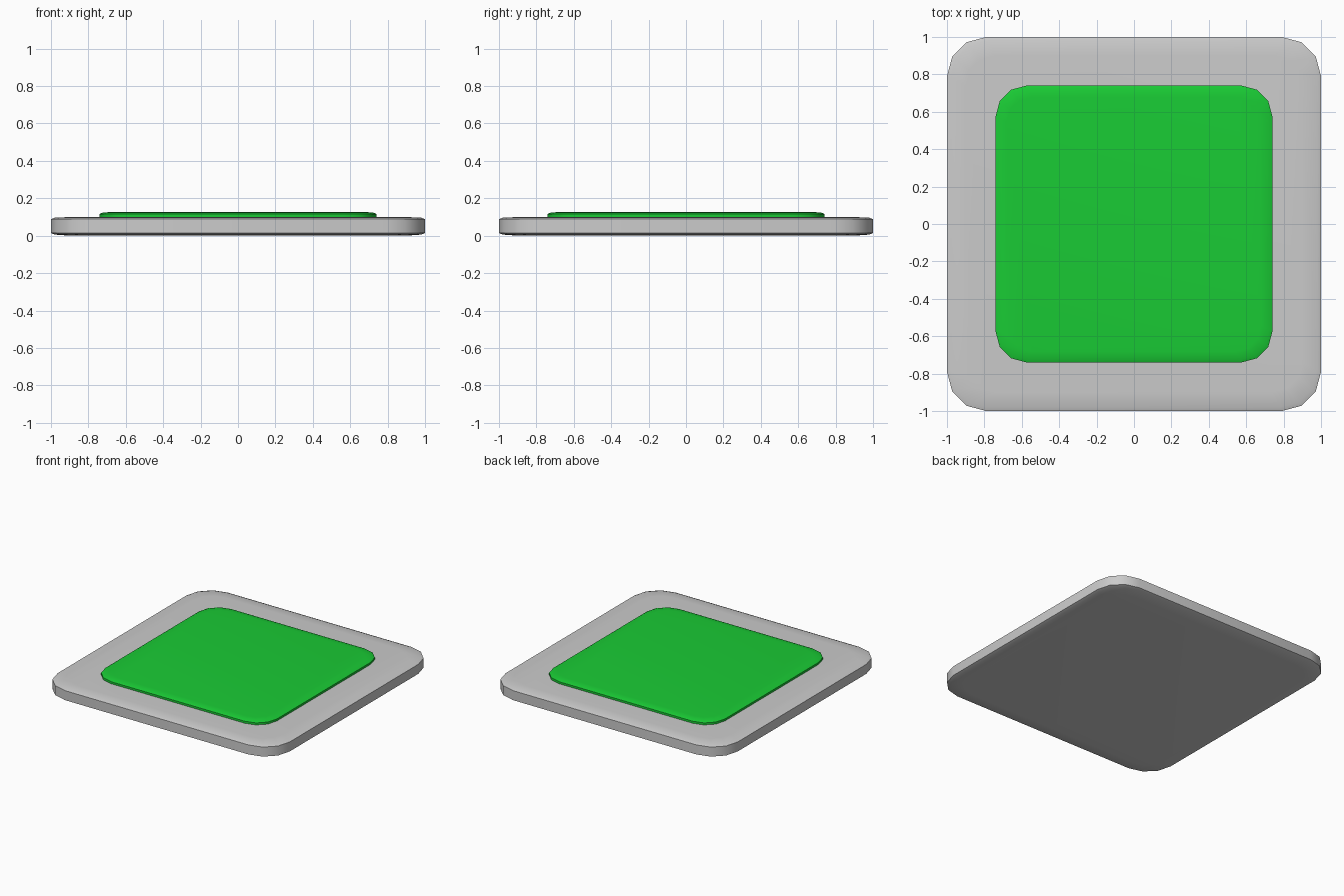
import bpy, bmesh, math

if "Cube" in bpy.data.objects:
    bpy.data.objects.remove(bpy.data.objects["Cube"])


def rounded_ring(half, radius, z, segments=3):
    """Points of a rounded square at height z."""
    pts = []
    c = half - radius
    for q, (sx, sy) in enumerate([(1, 1), (-1, 1), (-1, -1), (1, -1)]):
        for i in range(segments + 1):
            a = math.pi / 2 * (q + i / segments)
            pts.append((sx * c + radius * math.cos(a), sy * c + radius * math.sin(a), z))
    return pts


def make_slab(name, half, radius, profile, color=None):
    """Stack rounded squares; profile is a list of (inset, z) from bottom to top."""
    bm = bmesh.new()
    rings = [[bm.verts.new(p) for p in rounded_ring(half - d, radius - d * 0.5, z)]
             for d, z in profile]
    for lo, hi in zip(rings, rings[1:]):
        for i in range(len(lo)):
            j = (i + 1) % len(lo)
            bm.faces.new((lo[i], lo[j], hi[j], hi[i]))
    bm.faces.new(rings[0][::-1])
    bm.faces.new(rings[-1])
    mesh = bpy.data.meshes.new(name)
    bm.to_mesh(mesh)
    bm.free()
    obj = bpy.data.objects.new(name, mesh)
    bpy.context.collection.objects.link(obj)
    if color:
        mat = bpy.data.materials.new(name + "_color")
        mat.diffuse_color = color
        mat.use_nodes = True
        mat.node_tree.nodes["Principled BSDF"].inputs["Base Color"].default_value = mat.diffuse_color
        mesh.materials.append(mat)
    bpy.ops.object.select_all(action='DESELECT')
    obj.select_set(True)
    bpy.context.view_layer.objects.active = obj
    bpy.ops.object.shade_smooth_by_angle(angle=math.radians(40))
    return obj


# Grey base plate with softened rims
make_slab("base_plate", 1.0, 0.21,
          [(0.10, 0.0), (0.02, 0.006), (0.0, 0.014),
           (0.0, 0.088), (0.02, 0.096), (0.10, 0.10)])

# Green raised button pad, sunk slightly into the plate
make_slab("button_pad", 0.74, 0.165,
          [(0.0, 0.085), (0.0, 0.116), (0.015, 0.123), (0.06, 0.127)],
          (0.01, 0.6, 0.035, 1.0))
